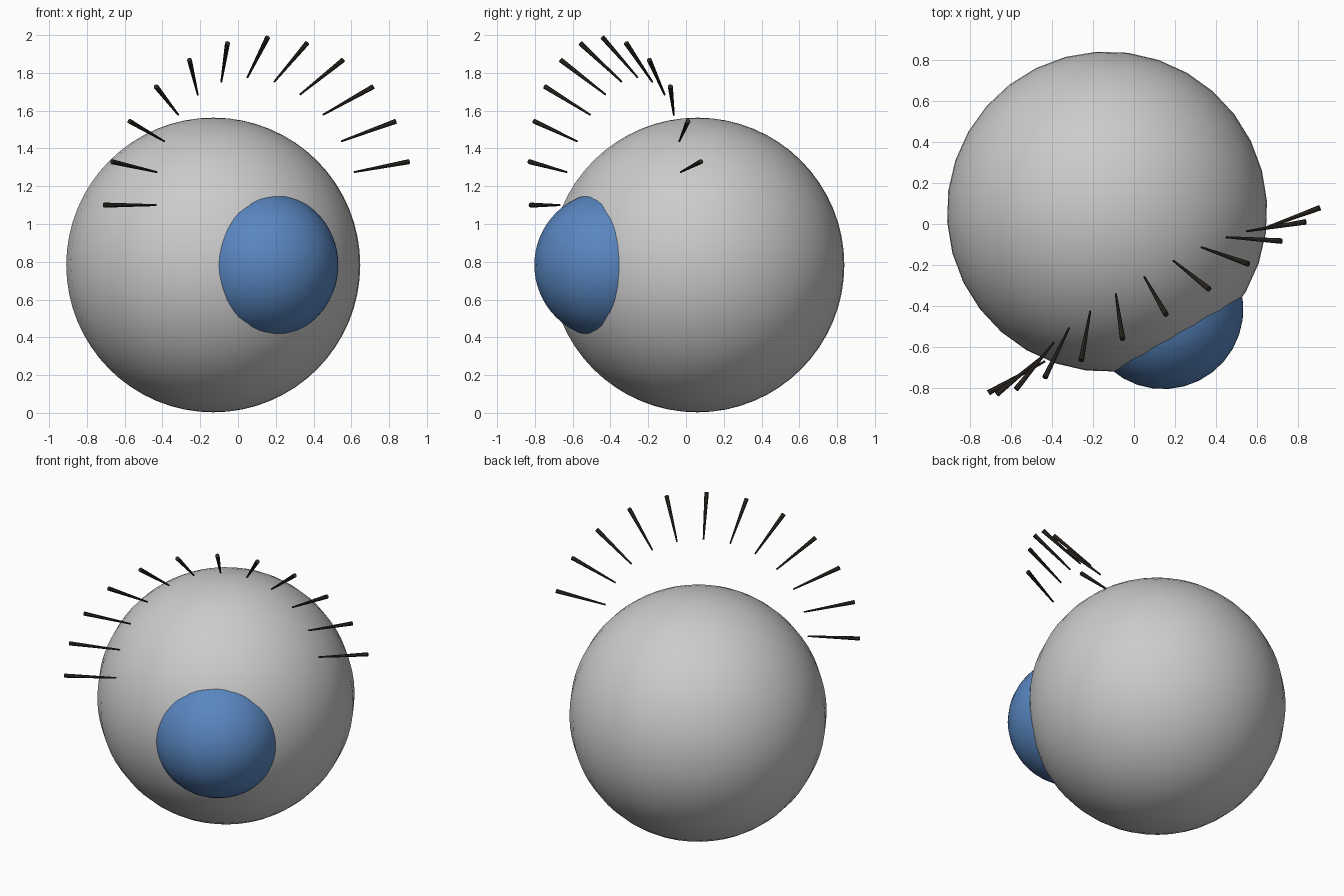
import bpy
from math import sin, cos, radians
from mathutils import Vector

if "Cube" in bpy.data.objects:
    bpy.data.objects.remove(bpy.data.objects["Cube"])

TURN = radians(30)                             # the face looks 30 degrees to the right
SIDE = Vector((cos(TURN), sin(TURN), 0))       # lateral direction of the face
FRONT = Vector((sin(TURN), -cos(TURN), 0))     # direction the face looks
UP = Vector((0, 0, 1))


def material(name, color):
    m = bpy.data.materials.new(name)
    m.diffuse_color = (*color, 1)
    m.use_nodes = True
    m.node_tree.nodes["Principled BSDF"].inputs["Base Color"].default_value = m.diffuse_color
    return m


def ball(name, center, radius, mat=None):
    bpy.ops.mesh.primitive_uv_sphere_add(segments=32, ring_count=32, radius=radius,
                                         location=center, rotation=(0, 0, radians(3.75)))
    ob = bpy.context.object
    ob.name = name
    bpy.ops.object.shade_smooth()
    if mat:
        ob.data.materials.append(mat)
    return ob


def face_point(side, front, up):
    return SIDE * side + FRONT * front + UP * up


def spike(name, root, tip, r_root, r_tip, mat):
    d = tip - root
    bpy.ops.mesh.primitive_cone_add(vertices=8, radius1=r_root, radius2=r_tip,
                                    depth=d.length, location=(root + tip) / 2,
                                    rotation=d.to_track_quat('Z', 'Y').to_euler())
    ob = bpy.context.object
    ob.name = name
    ob.data.materials.append(mat)


blue = material("iris_blue", (0.10, 0.24, 0.53))
dark = material("lash_dark", (0.03, 0.024, 0.018))

# eyeball and the bulging iris
eye_center = Vector((-0.131, 0.06, 0.783))
ball("eyeball", eye_center, 0.78)
ball("iris", eye_center + FRONT * 0.547, 0.39, blue)

# fan of twelve lashes, 15 degrees apart, thin at the root and thick at the tip
for i in range(12):
    a = radians(180 - 15 * i)
    c, s = cos(a), sin(a)
    root = face_point(-0.085 + 0.624 * c, 0.362 - 0.116 * s, 1.10 + 0.675 * s)
    tip = face_point(-0.085 + 0.94 * c, 0.357 + 0.104 * s, 1.10 + 0.888 * s)
    spike(f"lash_{i + 1}", root, tip, 0.005, 0.0135, dark)
